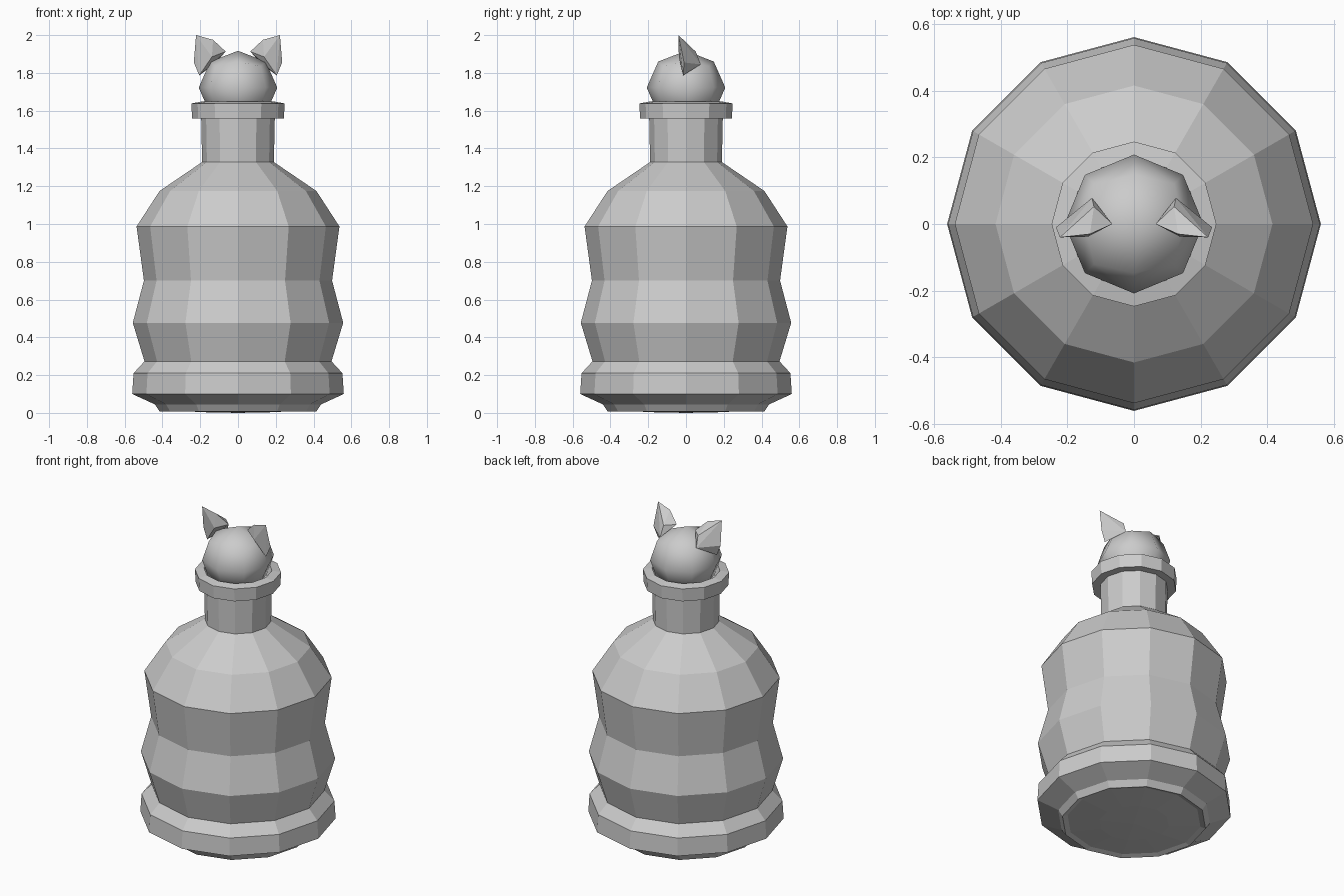
import bpy, bmesh
from math import cos, sin, pi
from mathutils import Vector

if "Cube" in bpy.data.objects:
    bpy.data.objects.remove(bpy.data.objects["Cube"])


def finish(name, bm, smooth=False):
    bmesh.ops.recalc_face_normals(bm, faces=bm.faces)
    for f in bm.faces:
        f.smooth = smooth
    me = bpy.data.meshes.new(name)
    bm.to_mesh(me)
    bm.free()
    ob = bpy.data.objects.new(name, me)
    bpy.context.collection.objects.link(ob)
    return ob


def lathe(name, profile, sides=12):
    """Revolve a closed (radius, height) profile with flat sides."""
    bm = bmesh.new()
    rings = []
    for r, z in profile:
        n = sides if r > 0 else 1
        rings.append([bm.verts.new((r * cos(2 * pi * i / sides), r * sin(2 * pi * i / sides), z))
                      for i in range(n)])
    for a, b in zip(rings, rings[1:]):
        for i in range(sides):
            j = (i + 1) % sides
            quad = [a[i % len(a)], a[j % len(a)], b[j % len(b)], b[i % len(b)]]
            bm.faces.new(list(dict.fromkeys(quad)))
    return finish(name, bm)


# Bottle body with foot, waist, shoulder and neck
lathe("bottle_body", [
    (0, 0.0), (0.2, 0.004), (0.385, 0.018), (0.415, 0.008), (0.44, 0.045),
    (0.56, 0.10), (0.553, 0.21), (0.495, 0.273), (0.557, 0.477), (0.498, 0.70),
    (0.537, 0.987), (0.415, 1.175), (0.19, 1.328), (0.195, 1.57), (0, 1.57)])

# Lip ring around the mouth
lathe("bottle_lip", [
    (0, 1.56), (0.243, 1.558), (0.247, 1.638), (0.195, 1.648), (0.175, 1.59), (0, 1.59)])

# Round stopper: a coarse cube sphere, smooth shaded
bm = bmesh.new()
bmesh.ops.create_cube(bm, size=2)
bmesh.ops.subdivide_edges(bm, edges=bm.edges[:], cuts=1, use_grid_fill=True)
for v in bm.verts:
    d = v.co.normalized()
    v.co = Vector((d.x * 0.208, d.y * 0.208, 1.722 + d.z * 0.195))
finish("stopper_ball", bm, smooth=True)

# Pointed ears, mirrored left and right
EAR = [(0.222, -0.04, 2.0), (0.132, -0.03, 1.975), (0.065, 0.0, 1.913),
       (0.12, 0.052, 1.912), (0.126, 0.078, 1.845), (0.205, -0.015, 1.787),
       (0.234, -0.01, 1.855), (0.138, -0.038, 1.885)]
for side, name in ((-1, "left_ear"), (1, "right_ear")):
    bm = bmesh.new()
    for x, y, z in EAR:
        bm.verts.new((side * x, y, z))
    bmesh.ops.convex_hull(bm, input=bm.verts[:])
    finish(name, bm)
